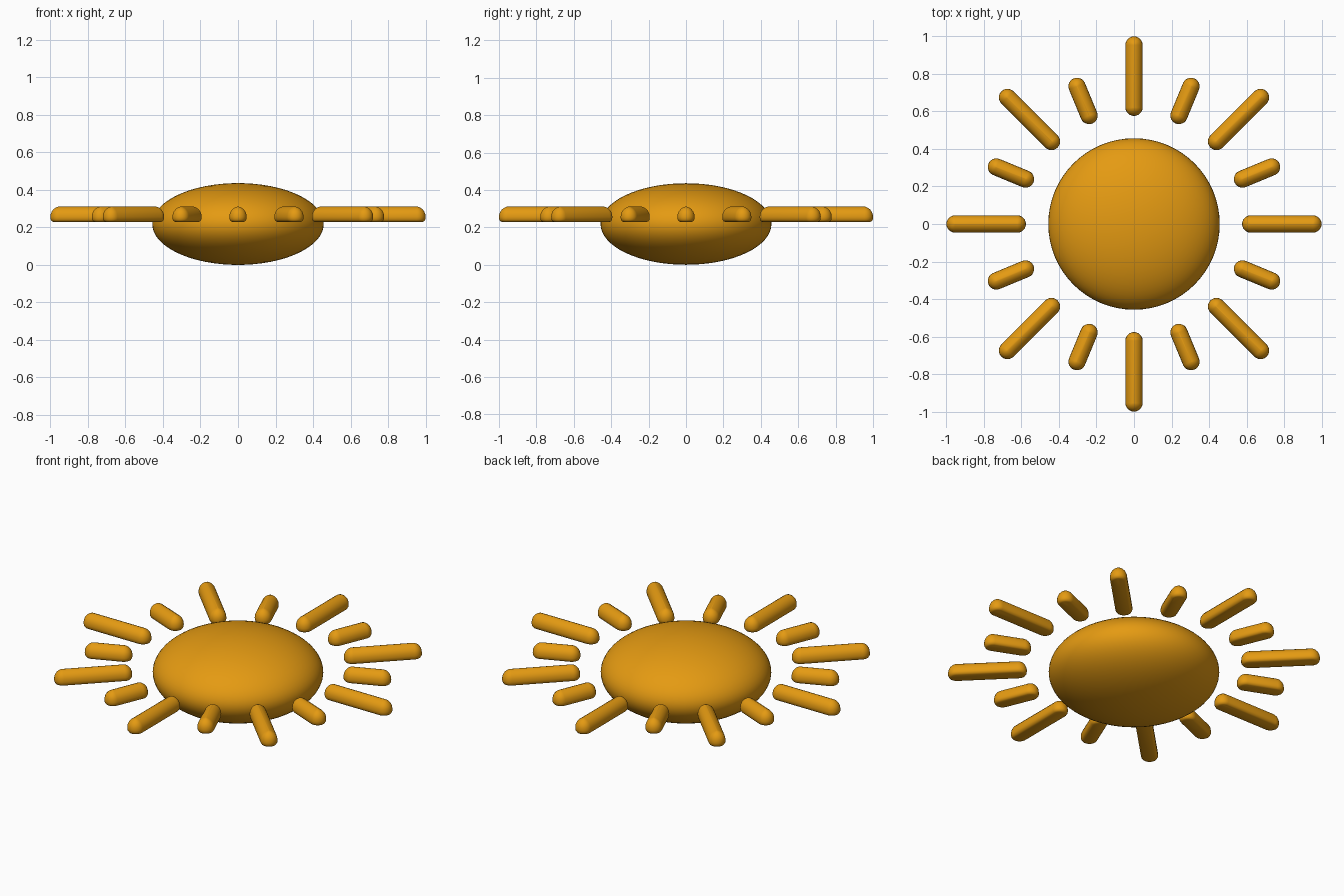
import bpy, bmesh, math
from mathutils import Matrix

if "Cube" in bpy.data.objects:
    bpy.data.objects.remove(bpy.data.objects["Cube"], do_unlink=True)

# Single amber material
amber = bpy.data.materials.new("amber")
amber.use_nodes = True
colour = (0.78, 0.325, 0.006, 1)
amber.diffuse_color = colour
amber.node_tree.nodes["Principled BSDF"].inputs["Base Color"].default_value = colour

# Ray cross-section as (height, half width), with a flat underside and arched ridge
ARCH = [(0.229, 0.030), (0.233, 0.039), (0.243, 0.045), (0.256, 0.046),
        (0.272, 0.044), (0.286, 0.038), (0.298, 0.028), (0.306, 0.016), (0.311, 0.003)]
WIDEST = max(r for z, r in ARCH)
CAP_STEPS = 12


def finish(obj, angle):
    obj.data.materials.append(amber)
    bpy.ops.object.select_all(action='DESELECT')
    obj.select_set(True)
    bpy.context.view_layer.objects.active = obj
    bpy.ops.object.shade_smooth_by_angle(angle=math.radians(angle))


def stadium(bm, start, end, radius, z):
    """Round-ended loop lying along x."""
    loop = []
    for centre, turn in ((end, -math.pi / 2), (start, math.pi / 2)):
        for i in range(CAP_STEPS + 1):
            a = turn + math.pi * i / CAP_STEPS
            loop.append(bm.verts.new((centre + radius * math.cos(a),
                                      radius * math.sin(a), z)))
    return loop


def add_ray(name, inner, outer, angle):
    bm = bmesh.new()
    loops = [stadium(bm, inner + WIDEST, outer - WIDEST, r, z) for z, r in ARCH]
    for low, high in zip(loops, loops[1:]):
        for i in range(len(low)):
            j = (i + 1) % len(low)
            bm.faces.new((low[i], low[j], high[j], high[i]))
    bm.faces.new(loops[0][::-1])
    bm.faces.new(loops[-1])
    bm.transform(Matrix.Rotation(angle, 4, 'Z'))
    mesh = bpy.data.meshes.new(name)
    bm.to_mesh(mesh)
    bm.free()
    obj = bpy.data.objects.new(name, mesh)
    bpy.context.collection.objects.link(obj)
    finish(obj, 40)


# Flattened round body
bpy.ops.mesh.primitive_uv_sphere_add(segments=64, ring_count=32, radius=1, location=(0, 0, 0.218))
body = bpy.context.object
body.name = "sun_body"
body.scale = (0.457, 0.457, 0.218)
bpy.ops.object.transform_apply(location=False, rotation=False, scale=True)
finish(body, 60)

# Alternating ring: long rays on the main and diagonal axes, short rays between
for k in range(16):
    angle = k * math.tau / 16
    if k % 2 == 0:
        add_ray(f"long_ray_{k // 2 + 1}", 0.576, 1.0, angle)
    else:
        add_ray(f"short_ray_{k // 2 + 1}", 0.58, 0.84, angle)
